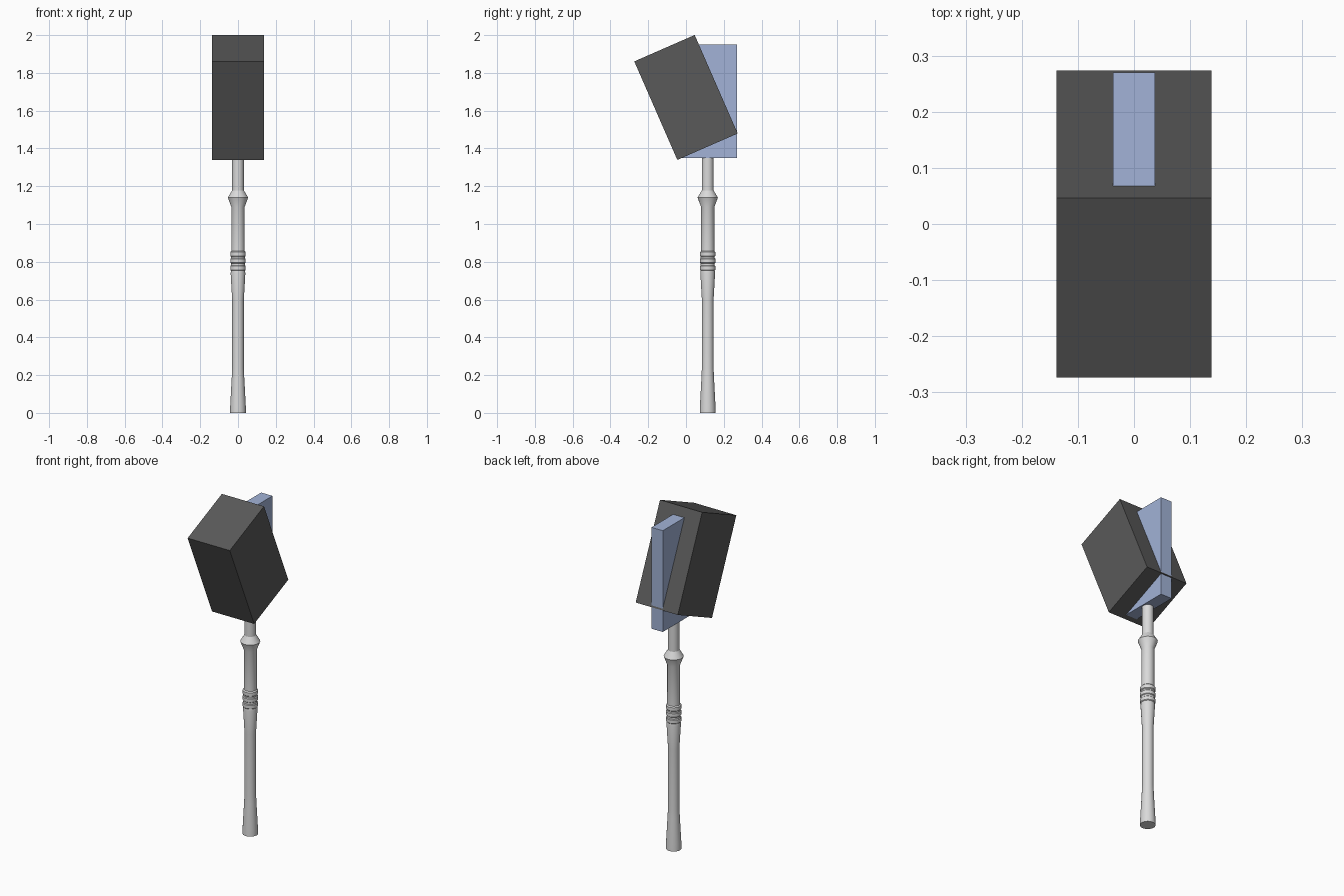
import bpy, bmesh, math
from mathutils import Matrix

cube = bpy.data.objects.get("Cube")
if cube:
    bpy.data.objects.remove(cube, do_unlink=True)

HANDLE_Y = 0.115


def material(name, rgb):
    m = bpy.data.materials.new(name)
    m.use_nodes = True
    m.diffuse_color = (*rgb, 1)
    m.node_tree.nodes["Principled BSDF"].inputs["Base Color"].default_value = (*rgb, 1)
    return m


def add_object(name, bm, mat):
    bmesh.ops.recalc_face_normals(bm, faces=bm.faces)
    mesh = bpy.data.meshes.new(name)
    bm.to_mesh(mesh)
    bm.free()
    mesh.materials.append(mat)
    obj = bpy.data.objects.new(name, mesh)
    bpy.context.collection.objects.link(obj)
    return obj


def box(name, size, centre, tilt, mat):
    bm = bmesh.new()
    bmesh.ops.create_cube(bm, size=1, matrix=Matrix.Diagonal((*size, 1)))
    obj = add_object(name, bm, mat)
    obj.location = centre
    obj.rotation_euler.x = math.radians(tilt)
    return obj


def lathe(name, profile, mat, sides=24):
    bm = bmesh.new()
    rings = []
    for r, z in profile:
        angles = [math.tau * i / sides for i in range(sides)]
        rings.append([bm.verts.new((r * math.cos(a), r * math.sin(a), z)) for a in angles])
    for low, high in zip(rings, rings[1:]):
        for i in range(sides):
            j = (i + 1) % sides
            bm.faces.new((low[i], low[j], high[j], high[i]))
    bm.faces.new(rings[0][::-1])
    bm.faces.new(rings[-1])
    obj = add_object(name, bm, mat)
    obj.location.y = HANDLE_Y
    bpy.ops.object.select_all(action="DESELECT")
    obj.select_set(True)
    bpy.context.view_layer.objects.active = obj
    bpy.ops.object.shade_smooth_by_angle(angle=math.radians(25))
    return obj


dark = material("dark grey", (0.10, 0.10, 0.10))
blue = material("pale blue", (0.36, 0.45, 0.68))
grey = material("light grey", (0.70, 0.70, 0.70))

# Tilted head block and the upright plate running through it
box("head_block", (0.276, 0.349, 0.569), (0, 0, 1.67), 23.6, dark)
box("head_plate", (0.074, 0.31, 0.6), (0, HANDLE_Y, 1.65), 0, blue)

# Turned handle: flared foot, swelling grip, ringed band, collar and neck
foot = [(0.042, 0), (0.041, 0.04), (0.033, 0.19), (0.031, 0.24), (0.031, 0.6), (0.039, 0.74)]
band = []
for z in (0.767, 0.805, 0.841):
    band += [(0.037, z - 0.014), (0.041, z - 0.010), (0.041, z + 0.010), (0.037, z + 0.014)]
neck = [(0.035, 0.857), (0.035, 1.09), (0.054, 1.14), (0.031, 1.178), (0.031, 1.36)]
lathe("handle", foot + band + neck, grey)
